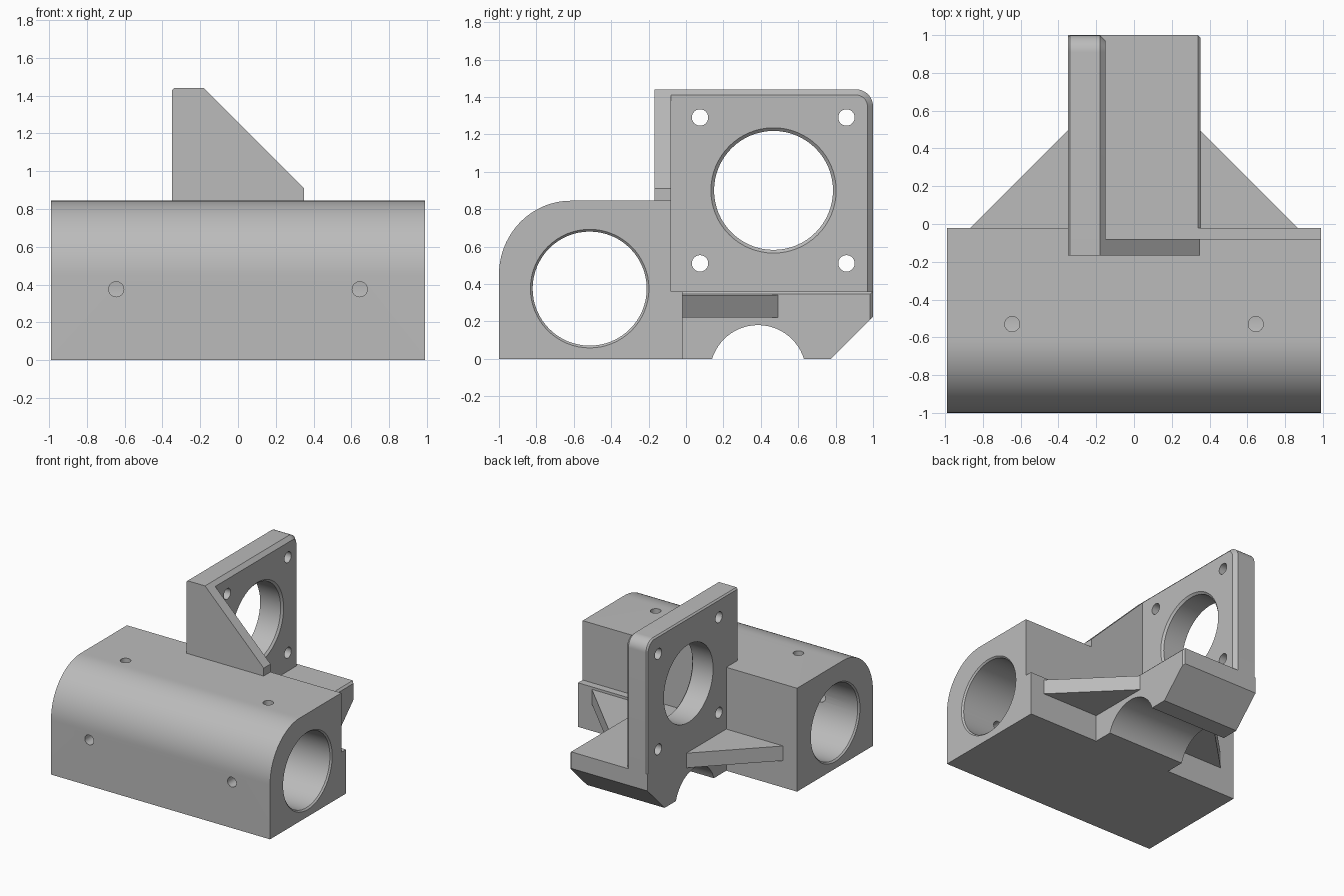
import bpy, bmesh
from math import sin, cos, pi, radians

old = bpy.data.objects.get("Cube")
if old:
    bpy.data.objects.remove(old, do_unlink=True)

grey = bpy.data.materials.new("plain grey")
grey.use_nodes = True
grey.diffuse_color = (0.5, 0.5, 0.5, 1)
grey.node_tree.nodes["Principled BSDF"].inputs["Base Color"].default_value = (0.5, 0.5, 0.5, 1)


def loft(name, axis, rings):
    """Solid through equal-sized rings, each (position along axis, 2D points)."""
    place = {"x": lambda p, a, b: (p, a, b),
             "y": lambda p, a, b: (a, p, b),
             "z": lambda p, a, b: (a, b, p)}[axis]
    bm = bmesh.new()
    loops = [[bm.verts.new(place(p, a, b)) for a, b in pts] for p, pts in rings]
    bm.faces.new(loops[0])
    bm.faces.new(loops[-1])
    n = len(loops[0])
    for lo, hi in zip(loops, loops[1:]):
        for i in range(n):
            j = (i + 1) % n
            bm.faces.new((lo[i], lo[j], hi[j], hi[i]))
    bmesh.ops.recalc_face_normals(bm, faces=bm.faces)
    mesh = bpy.data.meshes.new(name)
    bm.to_mesh(mesh)
    bm.free()
    mesh.materials.append(grey)
    obj = bpy.data.objects.new(name, mesh)
    bpy.context.collection.objects.link(obj)
    return obj


def arc(a, b, ra, rb, start, end, steps):
    angles = [radians(start + (end - start) * i / steps) for i in range(steps + 1)]
    return [(a + ra * cos(t), b + rb * sin(t)) for t in angles]


def circle(a, b, r, n=64):
    return arc(a, b, r, r, 0, 360, n)[:-1]


def rod(axis, a, b, r, start, end, n=64):
    return loft("cutter", axis, [(start, circle(a, b, r, n)), (end, circle(a, b, r, n))])


def cut(obj, cutter):
    cutter.hide_render = True
    mod = obj.modifiers.new("cut", "BOOLEAN")
    mod.operation = "DIFFERENCE"
    mod.solver = "EXACT"
    mod.object = cutter
    bpy.context.view_layer.objects.active = obj
    bpy.ops.object.modifier_apply(modifier=mod.name)
    bpy.data.objects.remove(cutter, do_unlink=True)


# Bearing block with a rounded front top edge
profile = [(-0.02, 0), (-0.02, 0.845)] + arc(-0.615, 0.45, 0.385, 0.395, 90, 180, 24) + [(-1, 0)]
block = loft("bearing_block", "x", [(-0.99, profile), (0.99, profile)])

# Motor clearance step at the back of the block
step = [(-0.08, 0.36), (0.2, 0.36), (0.2, 1), (-0.08, 1)]
cut(block, loft("cutter", "x", [(-0.15, step), (1.2, step)]))

# Long bore with chamfered mouths, then four screw holes into it
bore = [(x, circle(-0.515, 0.375, r)) for x, r in
        ((-1, 0.327), (-0.978, 0.305), (0.978, 0.305), (1, 0.327))]
cut(block, loft("cutter", "x", bore))
for x in (-0.645, 0.645):
    cut(block, rod("y", x, 0.375, 0.04, -1.1, -0.55, 24))
    cut(block, rod("z", x, -0.53, 0.04, 0.4, 1, 24))


# Motor plate with chamfered top and back edges
def plate_profile(inset):
    corner = arc(0.91 , 1.35, 0.09 - inset, 0.09 - inset, 0, 90, 12)
    return [(-0.1, 0.3), (1 - inset, 0.3)] + corner + [(-0.1, 1.44 - inset)]


plate = loft("motor_plate", "x", [(x, plate_profile(i)) for x, i in
             ((-0.35, 0.012), (-0.338, 0), (-0.18, 0), (-0.15, 0.03))])
opening = [(x, circle(0.468, 0.9, r)) for x, r in
           ((-0.5, 0.318), (-0.165, 0.318), (-0.135, 0.352))]
cut(plate, loft("cutter", "x", opening))
for y in (0.075, 0.858):
    for z in (0.51, 1.29):
        cut(plate, rod("x", y, z, 0.044, -0.5, 0, 24))

# Sloping wall that braces the plate at the front
brace = [(-0.35, 0.7), (0.35, 0.7), (0.35, 0.91), (-0.18, 1.44), (-0.338, 1.44), (-0.35, 1.428)]
wall = loft("brace_wall", "y", [(-0.168, brace), (-0.08, brace)])


# Base under the motor, with an arched channel below
def base_profile(inset):
    return [(-0.1, 0), (0.775, 0), (1 - inset, 0.225 - inset),
            (1 - inset, 0.36 - inset), (-0.1, 0.36 - inset)]


base = loft("motor_base", "x", [(-0.35, base_profile(0)), (0.338, base_profile(0)),
                                (0.353, base_profile(0.015))])
cut(base, rod("x", 0.385, -0.077, 0.257, -0.6, 0.6))

# Flat triangular gussets on both sides of the base
gussets = []
for name, s in (("left_gusset", 1), ("right_gusset", -1)):
    tri = [(0.3 * s, -0.1), (0.945 * s, -0.1), (0.3 * s, 0.545)]
    gussets.append(loft(name, "z", [(0.22, tri), (0.34, tri)]))

# Smooth curved walls, keep edges sharp
bpy.ops.object.select_all(action="DESELECT")
for obj in [block, plate, wall, base] + gussets:
    obj.select_set(True)
bpy.context.view_layer.objects.active = block
bpy.ops.object.shade_smooth_by_angle(angle=radians(25))
